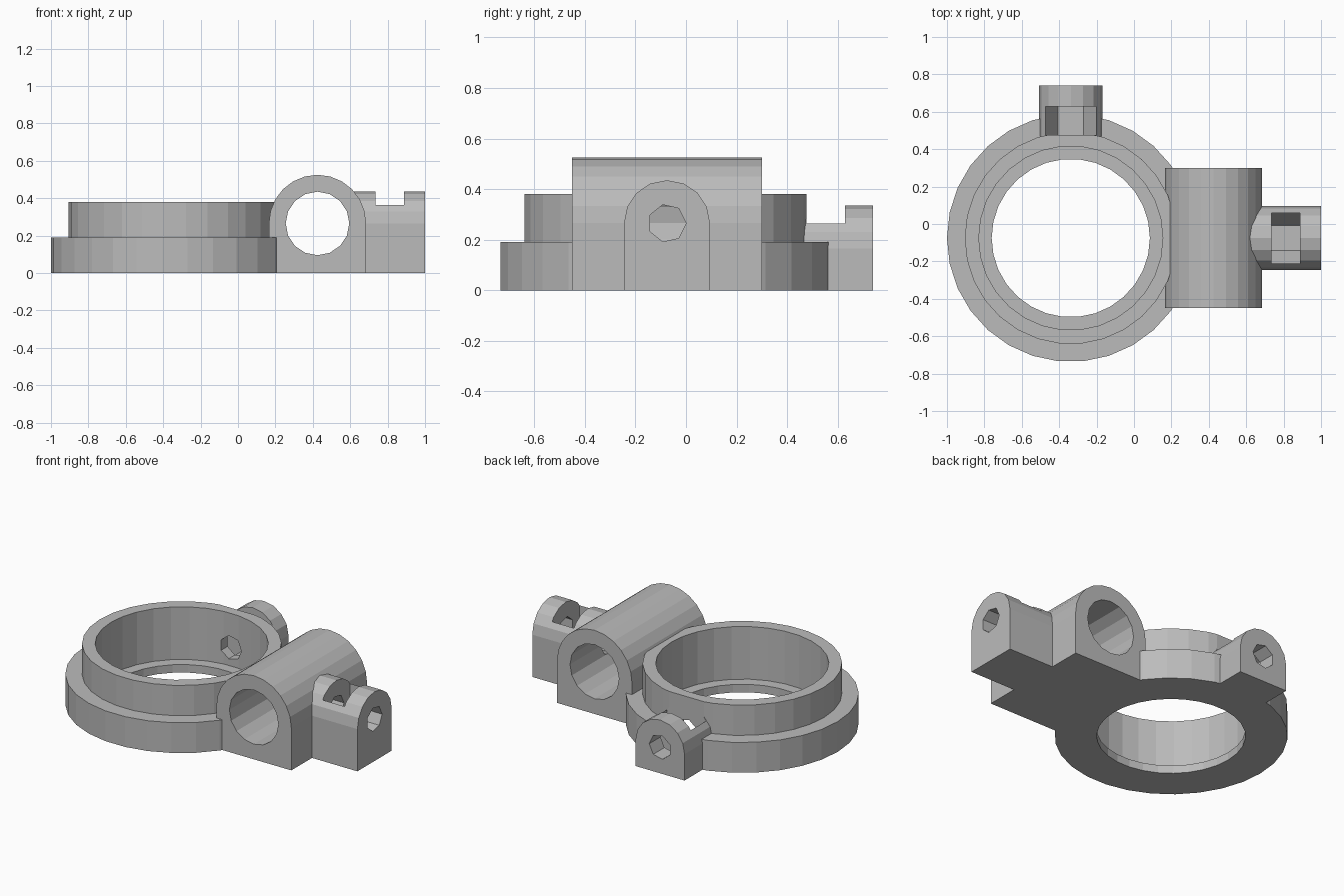
import bpy
import bmesh
from math import cos, sin, pi

cube = bpy.data.objects.get("Cube")
if cube:
    bpy.data.objects.remove(cube, do_unlink=True)

grey = bpy.data.materials.new("plain_grey")
grey.use_nodes = True
grey.diffuse_color = (0.5, 0.5, 0.5, 1)
grey.node_tree.nodes["Principled BSDF"].inputs["Base Color"].default_value = (0.5, 0.5, 0.5, 1)


def circle(cu, cv, r, n):
    return [(cu + r * cos(2 * pi * i / n), cv + r * sin(2 * pi * i / n)) for i in range(n)]


def arch(cu, cv, r, n):
    """Half round top with straight sides down to the ground."""
    top = [(cu + r * cos(pi * i / n), cv + r * sin(pi * i / n)) for i in range(n + 1)]
    return top + [(cu - r, 0), (cu + r, 0)]


def nut_slot(cu, cv, r):
    """Lower half of a hexagon, open upwards."""
    low = [(cu + r * cos(pi * i / 3), cv - r * sin(pi * i / 3)) for i in range(4)]
    return low + [(cu - r, cv + 0.4), (cu + r, cv + 0.4)]


def prism(name, profile, axis, start, end):
    place = {"x": lambda u, v, w: (w, u, v),
             "y": lambda u, v, w: (u, w, v),
             "z": lambda u, v, w: (u, v, w)}[axis]
    bm = bmesh.new()
    low = [bm.verts.new(place(u, v, start)) for u, v in profile]
    high = [bm.verts.new(place(u, v, end)) for u, v in profile]
    bm.faces.new(low)
    bm.faces.new(high)
    for i in range(len(profile)):
        j = (i + 1) % len(profile)
        bm.faces.new((low[i], low[j], high[j], high[i]))
    bmesh.ops.recalc_face_normals(bm, faces=bm.faces)
    mesh = bpy.data.meshes.new(name)
    bm.to_mesh(mesh)
    bm.free()
    mesh.materials.append(grey)
    obj = bpy.data.objects.new(name, mesh)
    bpy.context.collection.objects.link(obj)
    return obj


def combine(body, part, operation):
    mod = body.modifiers.new(part.name, "BOOLEAN")
    mod.operation = operation
    mod.solver = "EXACT"
    mod.object = part
    bpy.context.view_layer.update()
    graph = bpy.context.evaluated_depsgraph_get()
    result = bpy.data.meshes.new_from_object(body.evaluated_get(graph))
    body.modifiers.clear()
    body.data = result
    bpy.data.objects.remove(part, do_unlink=True)


RX, CY = -0.338, -0.075      # ring centre
TX, TZ = 0.425, 0.265        # rod clamp centre
LZ = 0.165                   # rear lug centre height

# Solid parts: stepped ring, rod clamp and two screw lugs
bracket = prism("ring_and_rod_bracket", circle(RX, CY, 0.662, 30), "z", 0, 0.19)
solids = [
    ("upper_ring", circle(RX, CY, 0.567, 30), "z", 0.05, 0.38),
    ("rod_clamp", arch(TX, TZ, 0.26, 12), "y", -0.45, 0.3),
    ("side_lug", arch(CY, TZ, 0.17, 8), "x", 0.61, 1.0),
    ("rear_lug", arch(RX, LZ, 0.17, 8), "y", 0.38, 0.74),
]
# Holes: stepped ring bore, rod bore, screw holes and nut slots
holes = [
    ("ring_bore", circle(RX, CY, 0.492, 30), "z", 0.05, 0.6),
    ("ring_opening", circle(RX, CY, 0.423, 30), "z", -0.1, 0.2),
    ("rod_bore", circle(TX, TZ, 0.17, 16), "y", -0.6, 0.5),
    ("side_screw_hole", circle(CY, TZ, 0.075, 7), "x", 0.5, 1.1),
    ("rear_screw_hole", circle(RX, LZ, 0.075, 7), "y", 0.2, 0.9),
    ("side_nut_slot", nut_slot(CY, TZ, 0.135), "x", 0.735, 0.887),
    ("rear_nut_slot", nut_slot(RX, LZ, 0.135), "y", 0.476, 0.629),
]
for spec in solids:
    combine(bracket, prism(*spec), "UNION")
for spec in holes:
    combine(bracket, prism(*spec), "DIFFERENCE")
